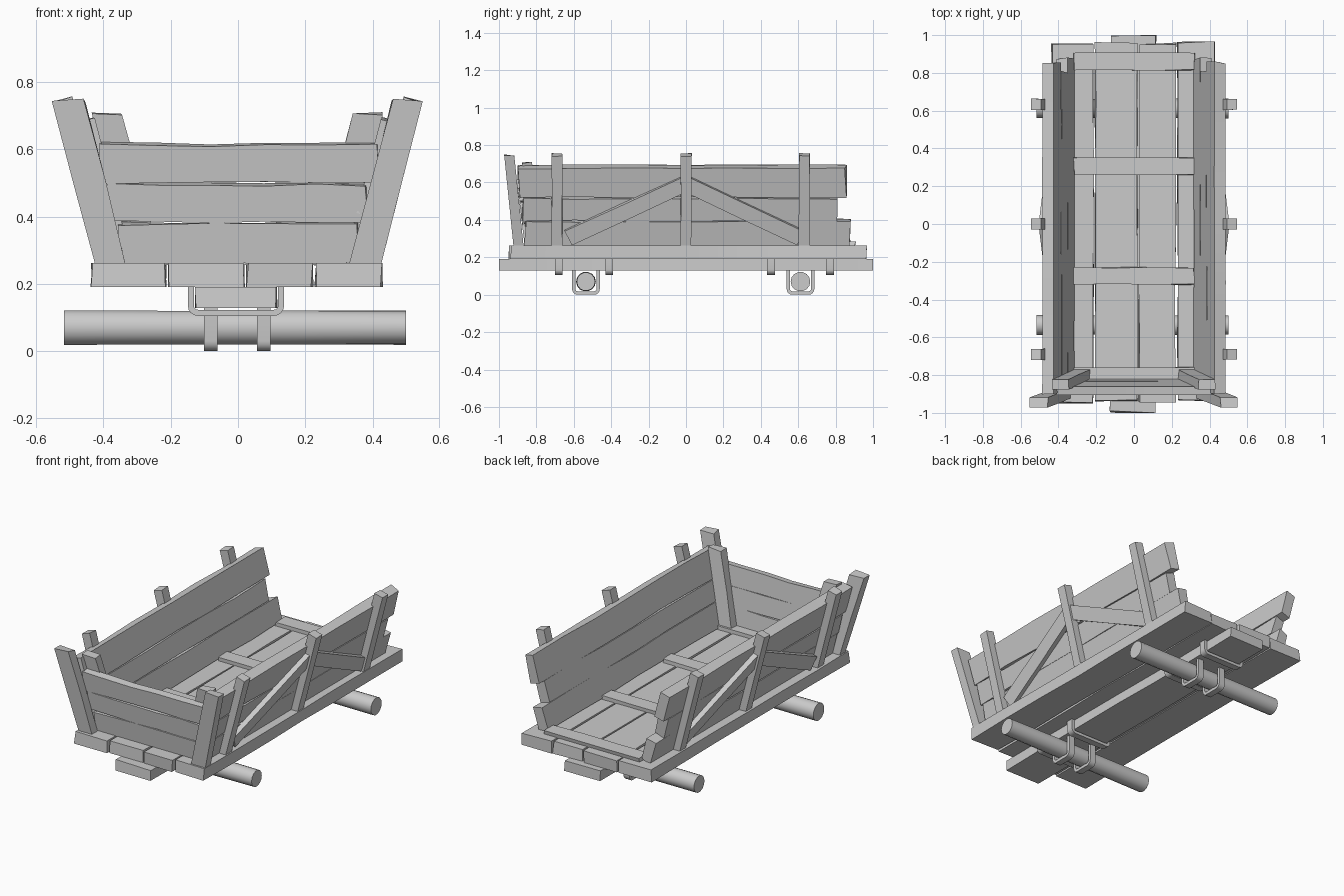
import bpy, bmesh, math, random
from mathutils import Vector as V

random.seed(4)
if "Cube" in bpy.data.objects:
    bpy.data.objects.remove(bpy.data.objects["Cube"])

wood = bpy.data.materials.new("grey_wood")
wood.use_nodes = True
GREY = (0.6, 0.6, 0.6, 1)
wood.diffuse_color = GREY
wood.node_tree.nodes["Principled BSDF"].inputs["Base Color"].default_value = GREY


def finish(name, bm):
    bmesh.ops.recalc_face_normals(bm, faces=bm.faces)
    mesh = bpy.data.meshes.new(name)
    bm.to_mesh(mesh)
    bm.free()
    mesh.materials.append(wood)
    ob = bpy.data.objects.new(name, mesh)
    bpy.context.collection.objects.link(ob)
    bpy.ops.object.select_all(action='DESELECT')
    ob.select_set(True)
    bpy.context.view_layer.objects.active = ob
    bpy.ops.object.shade_smooth_by_angle(angle=math.radians(35))
    return ob


def loft(name, rings, close=False):
    """Skin a list of closed point rings and cap both ends."""
    bm = bmesh.new()
    rows = [[bm.verts.new(p) for p in ring] for ring in rings]
    n = len(rows[0])
    for a, b in zip(rows, rows[1:]):
        for i in range(n):
            j = (i + 1) % n
            bm.faces.new((a[i], a[j], b[j], b[i]))
    bm.faces.new(rows[0])
    bm.faces.new(rows[-1])
    return finish(name, bm)


def plank(name, a, b, u, v, segs=1, rough=0.004):
    """Hand-hewn board from a to b with half-width u and half-thickness v."""
    a, b, u, v = V(a), V(b), V(u), V(v)
    rings = []
    for k in range(segs + 1):
        c = a.lerp(b, k / segs)
        end = (b - a).normalized() if k in (0, segs) else V((0, 0, 0))
        rings.append([c + u * (i + random.uniform(-rough, rough) / u.length) + v * j
                      + end * random.uniform(-rough, rough) * 1.5
                      for i, j in ((-1, -1), (1, -1), (1, 1), (-1, 1))])
    return loft(name, rings)


def u_strap(name, place, half, bottom, top, width, thick=0.018, radius=0.03):
    """U-shaped strap; place(s, w, z) maps the profile into the model."""
    def outline(h, low, r):
        right = [(h, top)] + [(h - r + r * math.cos(t), low + r - r * math.sin(t))
                              for t in (k * math.pi / 8 for k in range(5))]
        return right + [(-s, z) for s, z in reversed(right)]
    outer = outline(half, bottom, radius)
    inner = outline(half - thick, bottom + thick, radius - thick)
    rings = [[place(o[0], -width, o[1]), place(o[0], width, o[1]),
              place(i[0], width, i[1]), place(i[0], -width, i[1])]
             for o, i in zip(outer, inner)]
    return loft(name, rings)


# Floor boards, slats and the centre beam
edges = (-0.44, -0.21, 0.022, 0.225, 0.432)
for k, (x0, x1) in enumerate(zip(edges, edges[1:])):
    x, w = (x0 + x1) / 2, (x1 - x0) / 2 - 0.005
    plank(f"floor_board_{k + 1}", (x, -0.945 + 0.01 * (k % 2), 0.226),
          (x, 0.955 + 0.008 * (k % 2), 0.226), (w, 0, 0), (0, 0, 0.036), 6)
for k, y in enumerate((-0.805, -0.275, 0.305, 0.86)):
    plank(f"floor_slat_{k + 1}", (-0.32, y, 0.27), (0.32, y, 0.27),
          (0, 0.045, 0), (0, 0, 0.014), 3)
plank("centre_beam", (-0.005, -0.995, 0.16), (-0.005, 0.995, 0.16),
      (0.12, 0, 0), (0, 0, 0.031), 6)

# Leaning side walls with posts and braces
LEAN = 0.26
for side, s in (("left", 1), ("right", -1)):
    up = V((s * LEAN, 0, 1)).normalized()
    out = V((s, 0, -LEAN)).normalized()

    def lean(x, y, z, s=s):
        return V((s * (x + LEAN * (z - 0.26)), y, z))

    for k, (z0, z1, y0, y1) in enumerate(((0.262, 0.397, -0.86, 0.875),
                                          (0.402, 0.522, -0.875, 0.805),
                                          (0.527, 0.685, -0.895, 0.855))):
        z = (z0 + z1) / 2
        plank(f"{side}_wall_board_{k + 1}", lean(0.345, y0, z), lean(0.345, y1, z),
              up * ((z1 - z0) / 2 + 0.002), out * 0.031, 6, 0.005)
    for k, y in enumerate((-0.69, 0, 0.633)):
        plank(f"{side}_post_{k + 1}", lean(0.392, y, 0.255), lean(0.392, y, 0.748),
              (0, 0.029, 0), out * 0.028, 2, 0.002)
    for name, end in (("front", -0.63), ("back", 0.61)):
        a, b = lean(0.392, end, 0.305), lean(0.392, 0, 0.595)
        across = (b - a).cross(out).normalized()
        plank(f"{side}_{name}_brace", a, b, across * 0.042, out * 0.015, 2, 0.002)

    # Corner posts outside and inside the front wall
    plank(f"{side}_front_corner_post", lean(0.378, -0.895, 0.255),
          lean(0.378, -0.945, 0.745), (0.046, 0, 0), (0, 0.027, 0), 2)
    plank(f"{side}_inner_corner_post", lean(0.272, -0.795, 0.255),
          lean(0.272, -0.85, 0.705), (0.043, 0, 0), (0, 0.027, 0), 2)

# Front wall boards
for k, (z0, z1, w) in enumerate(((0.265, 0.38, 0.355), (0.387, 0.497, 0.385),
                                 (0.503, 0.615, 0.415))):
    z = (z0 + z1) / 2
    y = -0.84 - 0.12 * (z - 0.26)
    plank(f"front_wall_board_{k + 1}", (-w, y, z), (w, y, z),
          (0, -0.12 * (z1 - z0) / 2, (z1 - z0) / 2), (0, 0.022, 0.003), 5, 0.005)

# Round axles and the straps that carry them
for name, ay, beam_ys in (("front", -0.535, (-0.68, -0.41)),
                          ("back", 0.612, (0.455, 0.77))):
    rings = []
    for x in (-0.517, -0.2, 0.15, 0.5):
        r = 0.051 + random.uniform(-0.002, 0.002)
        rings.append([(x, ay + r * math.cos(t), 0.07 + r * math.sin(t))
                      for t in (k * math.pi / 7 for k in range(14))])
    loft(f"{name}_axle", rings)
    for k, x in enumerate((-0.081, 0.076)):
        u_strap(f"{name}_axle_strap_{k + 1}",
                lambda s, w, z: (x + w, ay + s, z), 0.074, 0, 0.14, 0.02)
    for k, y in enumerate(beam_ys):
        u_strap(f"{name}_beam_strap_{k + 1}",
                lambda s, w, z: (s - 0.006, y + w, z), 0.143, 0.105, 0.195, 0.021)
